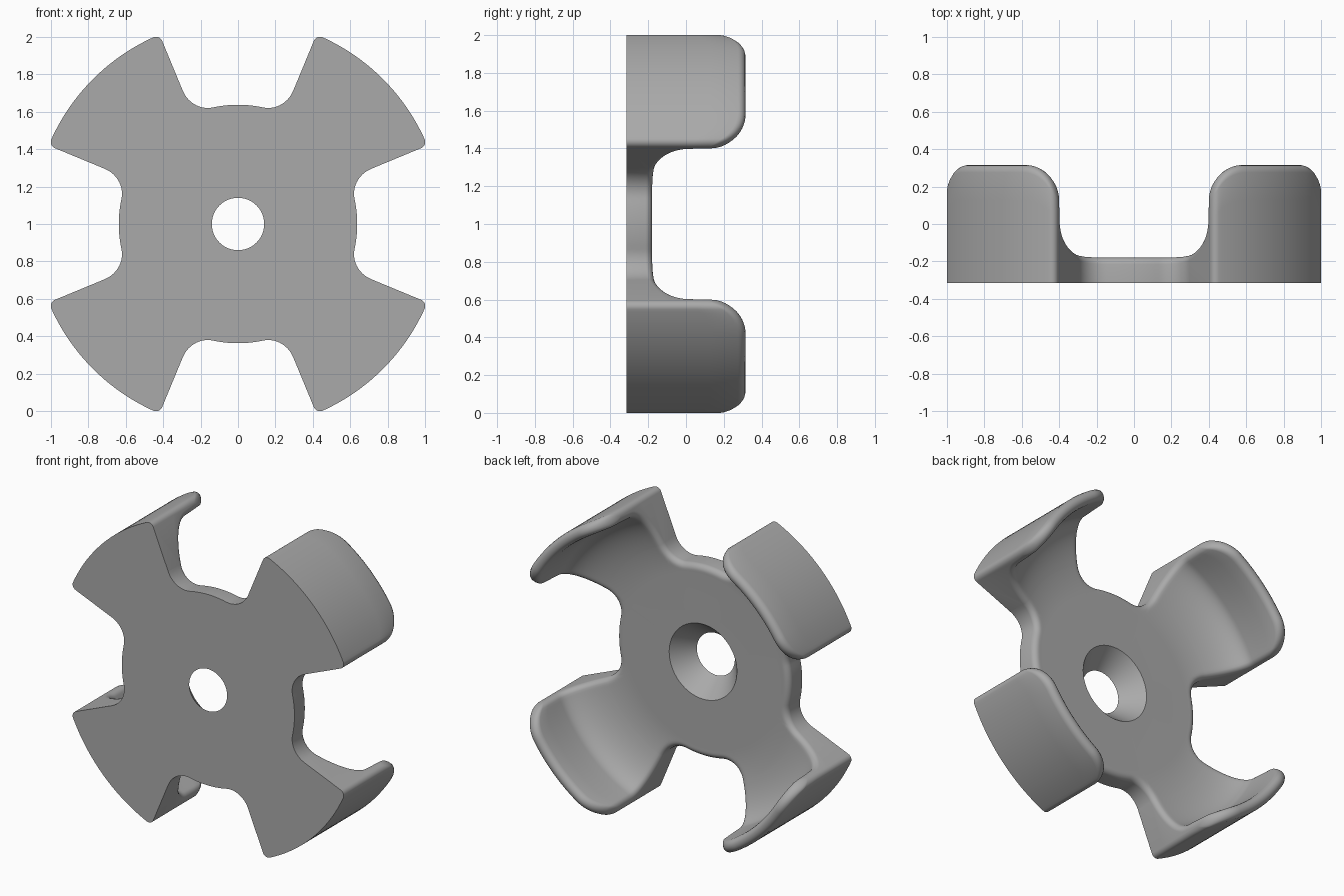
import bpy
import bmesh
from math import sin, cos, asin, sqrt, pi, hypot, radians

old = bpy.data.objects.get("Cube")
if old:
    bpy.data.objects.remove(old, do_unlink=True)

# Main dimensions
R_OUT, R_SLOT, R_FLAT = 1.096, 0.635, 0.57
R_HOLE, R_SINK = 0.14, 0.25
FLOOR, HEIGHT = 0.135, 0.63
FILLET, EDGE, CORNER = 0.14, 0.037, 0.2
EDGE_ANGLE = radians(22.5)
D_FIL = R_SLOT + FILLET                    # fillet centre distance
FIL_SPREAD = asin(FILLET / D_FIL)
FIL_ANGLE = EDGE_ANGLE - FIL_SPREAD
R_TAN = sqrt(D_FIL ** 2 - FILLET ** 2)     # where the fillet meets the tab side


def drop(d, c):
    """Inset of a rounded edge of radius c at distance d from the edge."""
    d = min(max(d, 0), c)
    return c - sqrt(max(c * c - (c - d) ** 2, 0))


def edge_distance(r, a):
    """Distance from a plan point to the slot outline."""
    if a < FIL_ANGLE:
        return R_SLOT - r
    if r * cos(a - EDGE_ANGLE) >= R_TAN:
        return r * sin(a - EDGE_ANGLE)
    dx = r * cos(a) - D_FIL * cos(FIL_ANGLE)
    dy = r * sin(a) - D_FIL * sin(FIL_ANGLE)
    return hypot(dx, dy) - FILLET


BOWL_R, BOWL_H = 0.44, 0.2


def bowl(t, a):
    """Point on the elliptical bowl, pushed into the body near the slot edge."""
    r, h = R_FLAT + BOWL_R * sin(t), FLOOR + BOWL_H * (1 - cos(t))
    nr, nh = BOWL_H * sin(t), -BOWL_R * cos(t)
    e = drop(edge_distance(r, a), EDGE) / hypot(nr, nh)
    return r + nr * e, h + nh * e


def floor_points(rim, a):
    """Inner floor from the slot rim in to the flat disc."""
    pts = []
    for i in range(11):
        r = rim - (rim - R_FLAT) * (1 - cos(pi / 2 * i / 10))
        pts.append(bowl(asin((r - R_FLAT) / BOWL_R), a))
    return pts


def slot_section(a, rim):
    pts = floor_points(rim, a)
    rim = pts[0][0]
    return [(R_HOLE, 0), (rim, 0)] + pts + [(R_SINK, FLOOR)]


def tab_section(a):
    s = R_OUT * sin(a - EDGE_ANGLE)
    e = drop(s, EDGE)
    ro = R_OUT - e
    top = HEIGHT - drop(s, CORNER)
    ri = R_FLAT + BOWL_R + 0.008 + e
    half = (ro - ri) / 2
    low = top - half
    pts = [(R_HOLE, 0), (R_TAN, 0), (ro, 0)]
    # outer wall, rounded rim, inner wall
    pts += [(ro, low * k / 4) for k in range(1, 4)]
    pts += [((ro + ri) / 2 + half * cos(pi * k / 8), low + half * sin(pi * k / 8))
            for k in range(9)]
    end = bowl(pi / 2, a)
    pts += [(ri + (end[0] - ri) * k / 3, low + (end[1] - low) * k / 3) for k in (1, 2)]
    t0 = asin((R_TAN - R_FLAT) / BOWL_R)
    pts += [bowl(pi / 2 + (t0 - pi / 2) * k / 14, a) for k in range(14)]
    return pts + floor_points(R_TAN, a) + [(R_SINK, FLOOR)]


# Slot sections, from slot centre to tab side
slots = []
for i in range(6):
    a = FIL_ANGLE * i / 6
    slots.append((a, slot_section(a, R_SLOT)))
for i in range(13):
    a = FIL_ANGLE + FIL_SPREAD * sin(pi / 2 * i / 12)
    da = a - FIL_ANGLE
    rim = D_FIL * cos(da) - sqrt(max(FILLET ** 2 - (D_FIL * sin(da)) ** 2, 0))
    slots.append((a, slot_section(a, rim)))

# Tab sections, from tab side to tab centre
reach = R_OUT * sin(EDGE_ANGLE)
steps = [EDGE * (1 - cos(pi / 2 * i / 7)) for i in range(8)]
steps += [EDGE + (CORNER - EDGE) * i / 9 for i in range(1, 10)]
steps += [CORNER + (reach - CORNER) * i / 6 for i in range(1, 7)]
tabs = []
for s in steps:
    a = EDGE_ANGLE + asin(s / R_OUT)
    tabs.append((a, tab_section(a)))

# Sweep the eighth, mirrored and turned around the axis
bm = bmesh.new()


def ring(section, flip, turn):
    a, pts = section
    a = turn + (-a if flip else a)
    return [bm.verts.new((r * cos(a), h - HEIGHT / 2, 1 + r * sin(a))) for r, h in pts]


def loft(sections, flip, turn):
    rings = [ring(s, flip, turn) for s in sections]
    for p, q in zip(rings, rings[1:]):
        for i in range(len(p)):
            j = (i + 1) % len(p)
            bm.faces.new((p[i], p[j], q[j], q[i]))
    return rings


for quarter in range(4):
    for flip in (False, True):
        turn = quarter * pi / 2
        loft(slots, flip, turn)
        side = loft(tabs, flip, turn)[0]
        bm.faces.new(side[1:-11])          # flat radial side of the tab

bmesh.ops.remove_doubles(bm, verts=bm.verts, dist=0.00005)
bmesh.ops.dissolve_degenerate(bm, edges=bm.edges, dist=0.00001)
bmesh.ops.recalc_face_normals(bm, faces=bm.faces)
mesh = bpy.data.meshes.new("clamp_disc")
bm.to_mesh(mesh)
bm.free()

grey = bpy.data.materials.new("plain grey")
grey.use_nodes = True
colour = (0.4, 0.4, 0.4, 1)
grey.diffuse_color = colour
grey.node_tree.nodes["Principled BSDF"].inputs["Base Color"].default_value = colour
mesh.materials.append(grey)

disc = bpy.data.objects.new("clamp_disc", mesh)
bpy.context.collection.objects.link(disc)
bpy.context.view_layer.objects.active = disc
disc.select_set(True)
bpy.ops.object.shade_smooth_by_angle(angle=radians(30))
